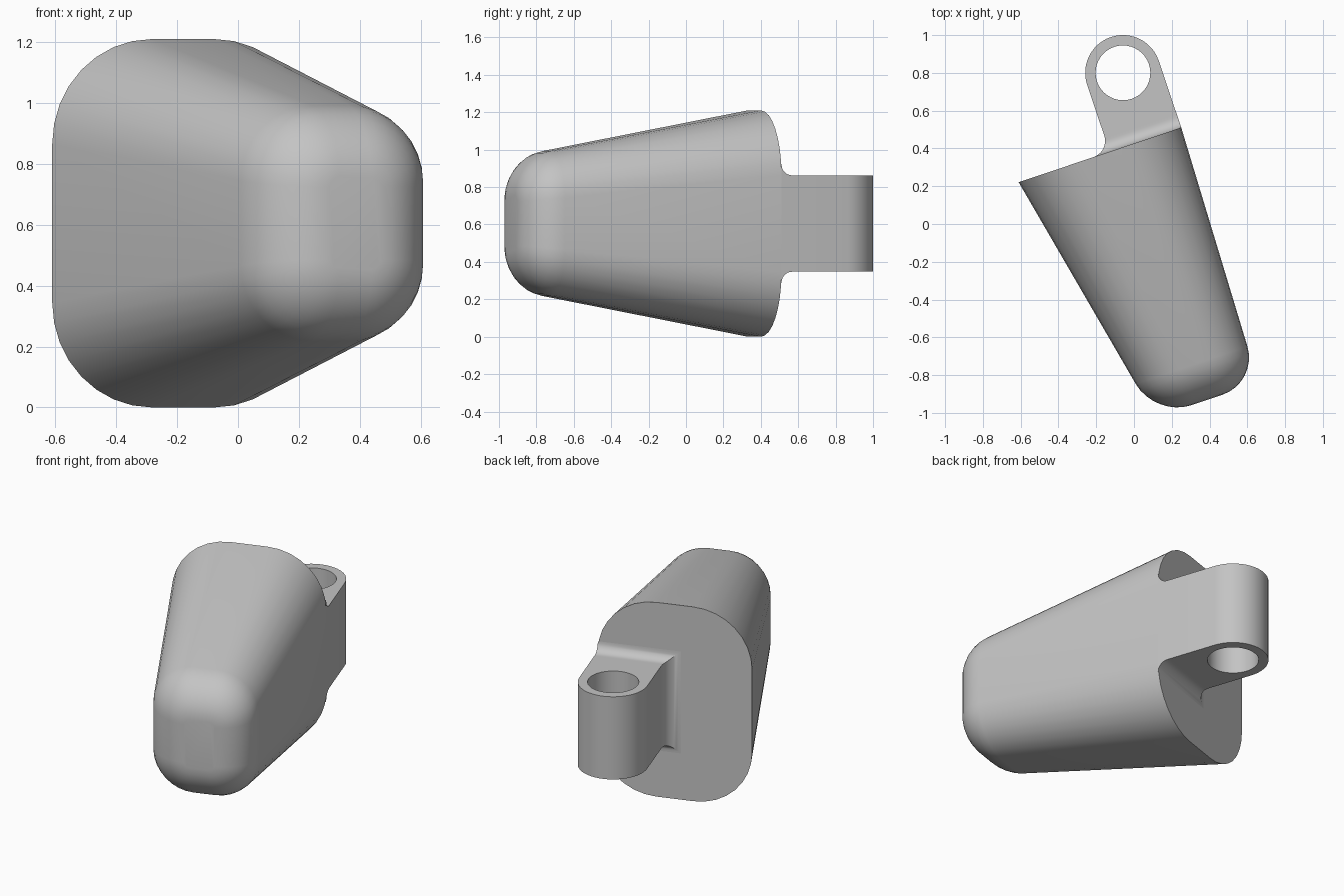
import bpy, bmesh, math
from math import sin, cos, pi, sqrt

if "Cube" in bpy.data.objects:
    bpy.data.objects.remove(bpy.data.objects["Cube"], do_unlink=True)

TILT = math.radians(18.6)
ORIGIN = (-0.129, 0.383, 0.605)   # on the back face of the body
HALF_H = 0.2575                   # half height of the lug

grey = bpy.data.materials.new("plain_grey")
grey.use_nodes = True
grey.diffuse_color = (0.55, 0.55, 0.55, 1)
grey.node_tree.nodes["Principled BSDF"].inputs["Base Color"].default_value = (0.55, 0.55, 0.55, 1)


def finish(obj):
    """Place a part, colour it and smooth its curved faces."""
    obj.location = ORIGIN
    obj.rotation_euler.z = TILT
    obj.data.materials.clear()
    obj.data.materials.append(grey)
    bpy.ops.object.select_all(action='DESELECT')
    obj.select_set(True)
    bpy.context.view_layer.objects.active = obj
    bpy.ops.object.shade_smooth_by_angle(angle=math.radians(30))


def loft(name, sections, caps):
    """Skin a list of closed point rings."""
    bm = bmesh.new()
    rings = [[bm.verts.new(p) for p in s] for s in sections]
    n = len(rings[0])
    for a, b in zip(rings, rings[1:]):
        for i in range(n):
            j = (i + 1) % n
            bm.faces.new((a[i], a[j], b[j], b[i]))
    if caps:
        bm.faces.new(rings[0])
        bm.faces.new(rings[-1])
    bmesh.ops.recalc_face_normals(bm, faces=bm.faces)
    mesh = bpy.data.meshes.new(name)
    bm.to_mesh(mesh)
    bm.free()
    obj = bpy.data.objects.new(name, mesh)
    bpy.context.collection.objects.link(obj)
    finish(obj)


# Tapered body: rounded rectangles shrinking towards a filleted tip
LENGTH, TIP_R, STEPS = 1.41, 0.2, 8


def body_section(d):
    over = max(0, d - (LENGTH - TIP_R))
    inset = TIP_R - sqrt(max(0, TIP_R ** 2 - over ** 2))
    left, right = -0.508 + 0.204 * d + inset, 0.40 - 0.031 * d - inset
    half = 0.605 - 0.18 * d - inset
    r = 0.345 - 0.08 * d - inset
    ring = []
    for k, (sx, sz) in enumerate([(1, 1), (-1, 1), (-1, -1), (1, -1)]):
        cx = right - r if sx > 0 else left + r
        for i in range(STEPS + 1):
            a = (k + i / STEPS) * pi / 2
            ring.append((cx + r * cos(a), -d, sz * (half - r) + r * sin(a)))
    return ring


depths = [0] + [LENGTH - TIP_R + TIP_R * sin(i / STEPS * pi / 2) for i in range(STEPS + 1)]
loft("tapered_body", [body_section(d) for d in depths], True)

# Filleted root of the lug, flaring out into the back face
ROOT, TOP_R = 0.09, 0.06


def root_section(y):
    flare = [r - sqrt(max(0, r * r - max(0, r - y) ** 2)) for r in (ROOT, TOP_R)]
    x, z = -flare[0], HALF_H + flare[1]
    return [(0.40, y, z), (x, y, z), (x, y, -z), (0.40, y, -z)]


root_ys = [ROOT * (1 - cos(i / 10 * pi / 2)) for i in range(11)]
loft("lug_root", [root_section(y) for y in root_ys], False)

# Rounded lug with a vertical hole, extruded from a flat outline
CX, CY, R_OUT, R_HOLE = 0.2, 0.373, 0.2, 0.145


def arc(r, end, n):
    return [(CX + r * cos(end * i / n), CY + r * sin(end * i / n)) for i in range(n + 1)]


curve = bpy.data.curves.new("eye_lug", 'CURVE')
curve.dimensions = '2D'
curve.fill_mode = 'BOTH'
curve.extrude = HALF_H
outline = arc(R_OUT, pi, 24) + [(0, ROOT), (0.4, ROOT)]
for pts in (outline, arc(R_HOLE, 2 * pi, 40)[:-1]):
    spline = curve.splines.new('POLY')
    spline.points.add(len(pts) - 1)
    for p, (x, y) in zip(spline.points, pts):
        p.co = (x, y, 0, 1)
    spline.use_cyclic_u = True
lug_curve = bpy.data.objects.new("eye_lug_outline", curve)
bpy.context.collection.objects.link(lug_curve)
bpy.context.view_layer.update()
graph = bpy.context.evaluated_depsgraph_get()
mesh = bpy.data.meshes.new_from_object(lug_curve.evaluated_get(graph))
bpy.data.objects.remove(lug_curve, do_unlink=True)

# Weld the lug and open the end that meets the root
bm = bmesh.new()
bm.from_mesh(mesh)
bmesh.ops.remove_doubles(bm, verts=bm.verts, dist=0.0005)
hidden = [f for f in bm.faces if all(v.co.y < ROOT + 0.001 for v in f.verts)]
bmesh.ops.delete(bm, geom=hidden, context='FACES')
bmesh.ops.recalc_face_normals(bm, faces=bm.faces)
bm.to_mesh(mesh)
bm.free()
lug = bpy.data.objects.new("eye_lug", mesh)
bpy.context.collection.objects.link(lug)
finish(lug)
